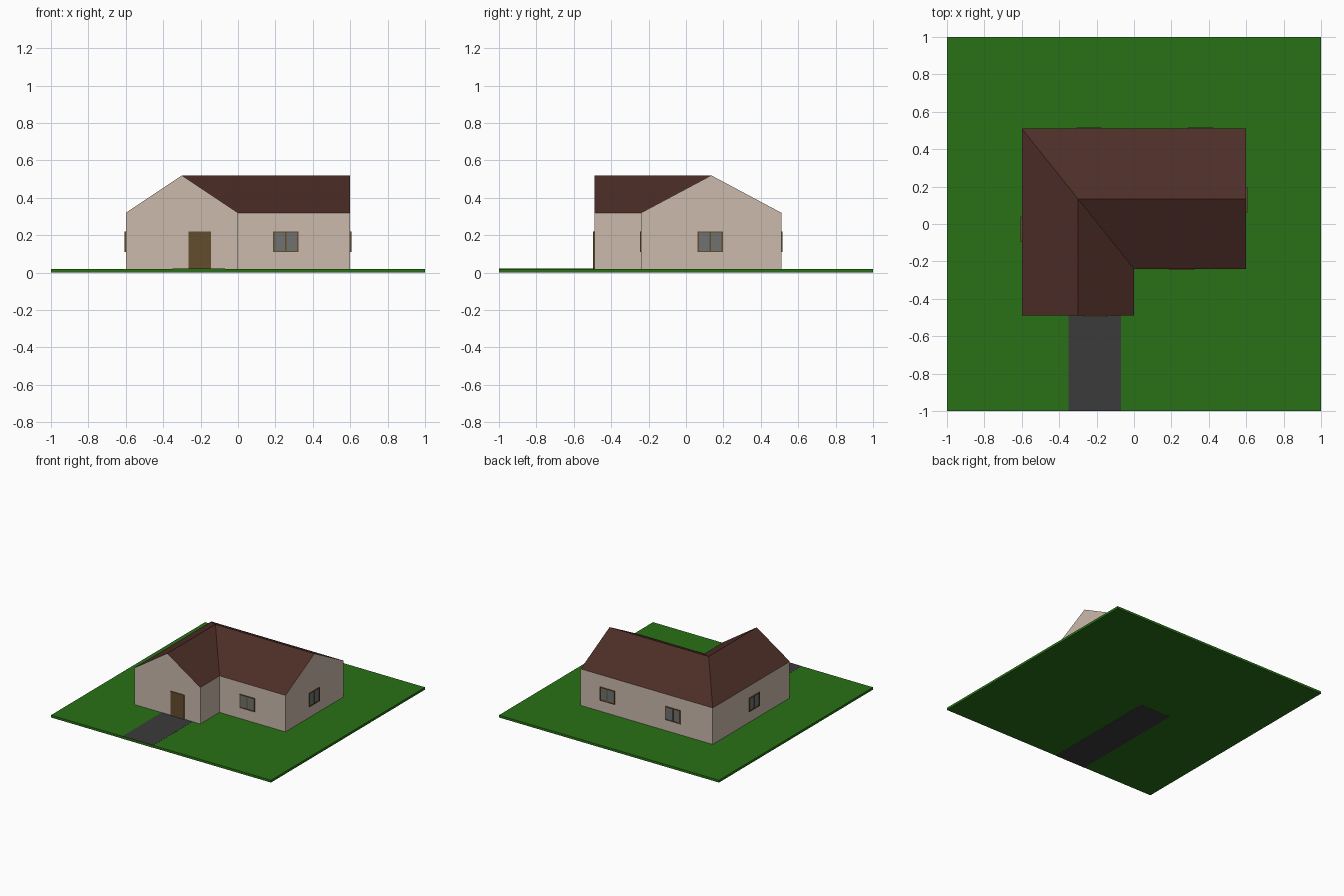
import bpy
from math import pi
from mathutils import Matrix, Vector

if "Cube" in bpy.data.objects:
    bpy.data.objects.remove(bpy.data.objects["Cube"])


def material(name, r, g, b):
    m = bpy.data.materials.new(name)
    m.diffuse_color = (r, g, b, 1)
    m.use_nodes = True
    m.node_tree.nodes["Principled BSDF"].inputs["Base Color"].default_value = m.diffuse_color
    return m


GRASS = material("grass", 0.022, 0.165, 0.008)
PAVING = material("paving", 0.045, 0.043, 0.043)
WALL = material("plaster", 0.60, 0.49, 0.41)
ROOF = material("roof_tile", 0.075, 0.027, 0.021)
WOOD = material("wood", 0.125, 0.075, 0.026)
GLASS = material("glass", 0.16, 0.165, 0.165)


def add_mesh(name, verts, faces, mat):
    me = bpy.data.meshes.new(name)
    me.from_pydata(verts, [], faces)
    me.materials.append(mat)
    ob = bpy.data.objects.new(name, me)
    bpy.context.collection.objects.link(ob)
    return ob


def box(name, x, y, z, mat, matrix=None):
    """Box from (min, max) ranges, optionally placed by a matrix."""
    verts = [(a, b, c) for a in x for b in y for c in z]
    faces = [(0, 1, 3, 2), (4, 6, 7, 5), (0, 4, 5, 1),
             (2, 3, 7, 6), (0, 2, 6, 4), (1, 5, 7, 3)]
    if matrix is not None:
        verts = [matrix @ Vector(v) for v in verts]
    return add_mesh(name, verts, faces, mat)


def polygons(name, polys, mat):
    """Separate flat polygons gathered in one object."""
    verts, faces = [], []
    for p in polys:
        faces.append(tuple(range(len(verts), len(verts) + len(p))))
        verts += p
    return add_mesh(name, verts, faces, mat)


# Lawn and path running in under the house
box("lawn", (-1, 1), (-1, 1), (0.001, 0.02), GRASS)
box("path", (-0.35, -0.07), (-1, 0), (0, 0.021), PAVING)

# House levels and key lines
BASE, EAVE, TOP = 0.02, 0.32, 0.52
L, M, R = -0.6, 0.0, 0.6
F, I, B = -0.49, -0.24, 0.51
RX, RY = (L + M) / 2, (I + B) / 2

# Walls around the L-shaped plan, with a gable at the end of each wing
plan = [(L, F), (M, F), (M, I), (R, I), (R, B), (L, B)]
gables = {0: (RX, F, TOP), 3: (R, RY, TOP)}
walls = []
for i, a in enumerate(plan):
    b = plan[(i + 1) % len(plan)]
    p = [(*a, BASE), (*b, BASE), (*b, EAVE)]
    if i in gables:
        p.append(gables[i])
    walls.append(p + [(*a, EAVE)])
polygons("walls", walls, WALL)

# Roof: four slopes meeting at the hip, the valley and two ridges
hip = (RX, RY, TOP)
front_peak, side_peak = gables[0], gables[3]
corner, valley = (L, B, EAVE), (M, I, EAVE)
polygons("roof", [
    [corner, hip, side_peak, (R, B, EAVE)],
    [corner, (L, F, EAVE), front_peak, hip],
    [(M, F, EAVE), valley, hip, front_peak],
    [valley, (R, I, EAVE), side_peak, hip],
], ROOF)

# Front door
box("door", (-0.265, -0.145), (F - 0.006, F + 0.01), (BASE, 0.22), WOOD)


def window(name, x, y, turn):
    """Two-pane window facing -y before being turned about z."""
    m = Matrix.Translation((x, y, 0.165)) @ Matrix.Rotation(turn, 4, 'Z')
    w, h, t = 0.0675, 0.056, 0.007
    depth = (-0.007, 0.005)
    for s, side in ((-1, "low"), (1, "high")):
        box(f"{name}_{side}_stile", sorted((s * w, s * (w - t))), depth, (-h, h), WOOD, m)
        box(f"{name}_{side}_rail", (t - w, w - t), depth, sorted((s * h, s * (h - t))), WOOD, m)
    box(f"{name}_mullion", (-t / 2, t / 2), depth, (t - h, h - t), WOOD, m)
    box(f"{name}_glass", (t - w, w - t), (-0.003, 0.003), (t - h, h - t), GLASS, m)


window("front_window", 0.255, I, 0)
window("right_window", R, 0.13, pi / 2)
window("back_window_a", 0.357, B, pi)
window("back_window_b", -0.24, B, pi)
window("left_window", L, -0.028, -pi / 2)
